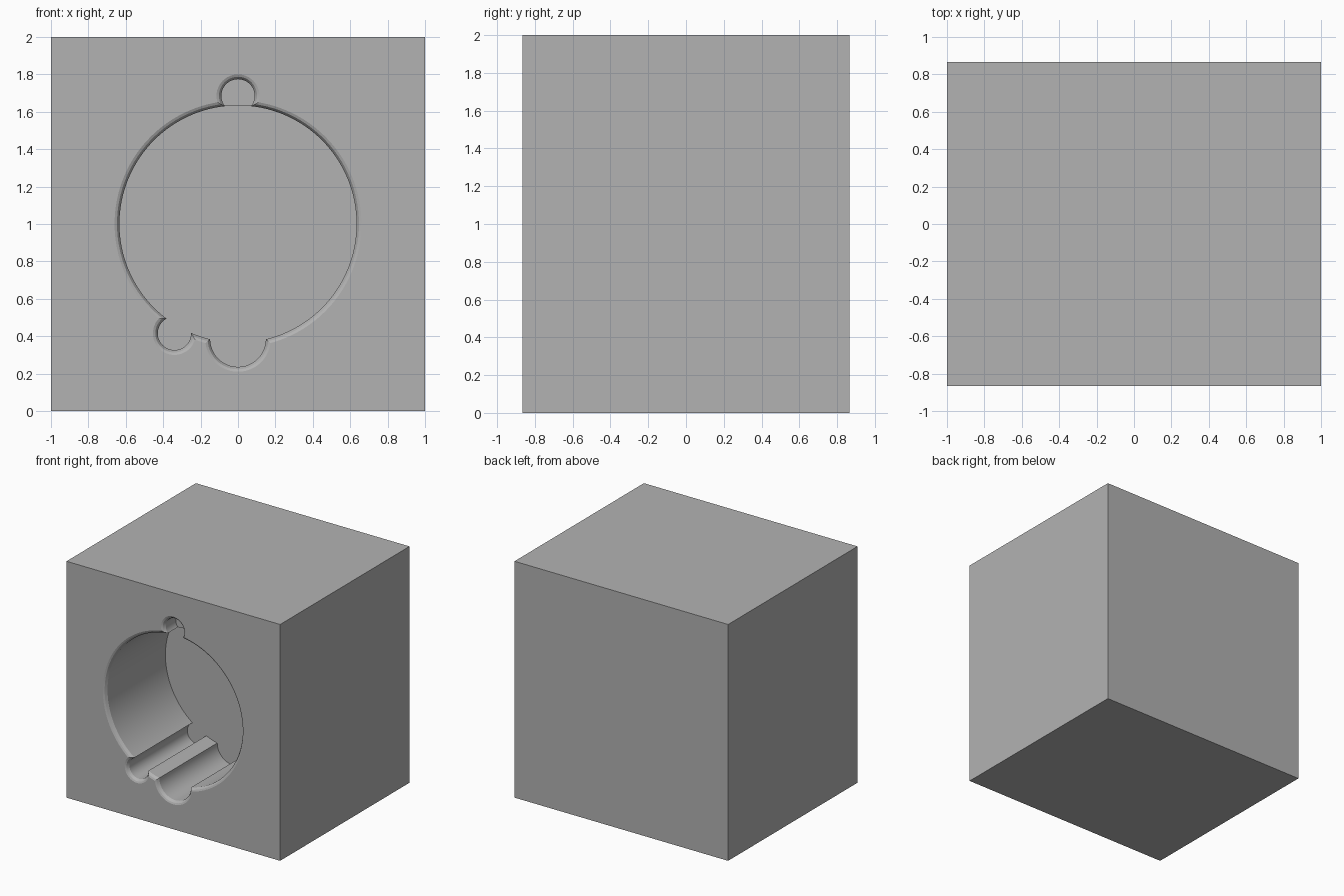
import bpy, bmesh, math

cube = bpy.data.objects.get("Cube")
if cube:
    bpy.data.objects.remove(cube, do_unlink=True)

HALF_Y = 0.865
POCKET = 0.8     # depth of the main bore and lower grooves
NOTCH = 0.16     # depth of the upper notch


def new_object(name, bm):
    mesh = bpy.data.meshes.new(name)
    bmesh.ops.recalc_face_normals(bm, faces=bm.faces)
    bm.to_mesh(mesh)
    bm.free()
    obj = bpy.data.objects.new(name, mesh)
    bpy.context.scene.collection.objects.link(obj)
    return obj


def bore_cutter(name, x, z, radius, depth, sides):
    """Round cutter running back from the front face, flared at its mouth."""
    profile = [(0.039, -0.006), (0.013, 0.006), (0, 0.026), (0, depth)]
    bm = bmesh.new()
    rings = []
    for flare, inward in profile:
        r = radius + flare
        ring = []
        for i in range(sides):
            a = math.tau * i / sides
            ring.append(bm.verts.new((x + r * math.cos(a), inward - HALF_Y,
                                      z + r * math.sin(a))))
        rings.append(ring)
    for a, b in zip(rings, rings[1:]):
        for i in range(sides):
            j = (i + 1) % sides
            bm.faces.new((a[i], a[j], b[j], b[i]))
    bm.faces.new(rings[0])
    bm.faces.new(rings[-1])
    cutter = new_object(name, bm)
    cutter.hide_render = True
    return cutter


# Solid block
bm = bmesh.new()
bmesh.ops.create_cube(bm, size=2)
for v in bm.verts:
    v.co.y *= HALF_Y
    v.co.z += 1
block = new_object("block", bm)

# Main bore, two full-length grooves below and a shallow notch above
cutters = [
    bore_cutter("main_bore", 0, 1, 0.634, POCKET, 128),
    bore_cutter("lower_groove", 0, 0.385, 0.149, POCKET, 48),
    bore_cutter("side_groove", -0.34, 0.415, 0.089, POCKET, 48),
    bore_cutter("upper_notch", 0, 1.685, 0.089, NOTCH, 48),
]
bpy.ops.object.select_all(action='DESELECT')
bpy.context.view_layer.objects.active = block
block.select_set(True)
for cutter in cutters:
    mod = block.modifiers.new(cutter.name, 'BOOLEAN')
    mod.operation = 'DIFFERENCE'
    mod.solver = 'EXACT'
    mod.object = cutter
    bpy.ops.object.modifier_apply(modifier=mod.name)
for cutter in cutters:
    bpy.data.objects.remove(cutter, do_unlink=True)

# Merge leftover flat seams
bm = bmesh.new()
bm.from_mesh(block.data)
bmesh.ops.remove_doubles(bm, verts=bm.verts, dist=0.0001)
bmesh.ops.dissolve_limit(bm, angle_limit=0.005, verts=bm.verts, edges=bm.edges)
bm.to_mesh(block.data)
bm.free()

# Single grey finish
grey = bpy.data.materials.new("plain_grey")
grey.use_nodes = True
colour = (0.448, 0.448, 0.448, 1)
grey.diffuse_color = colour
grey.node_tree.nodes["Principled BSDF"].inputs["Base Color"].default_value = colour
block.data.materials.clear()
block.data.materials.append(grey)
bpy.ops.object.shade_smooth_by_angle(angle=math.radians(20))
